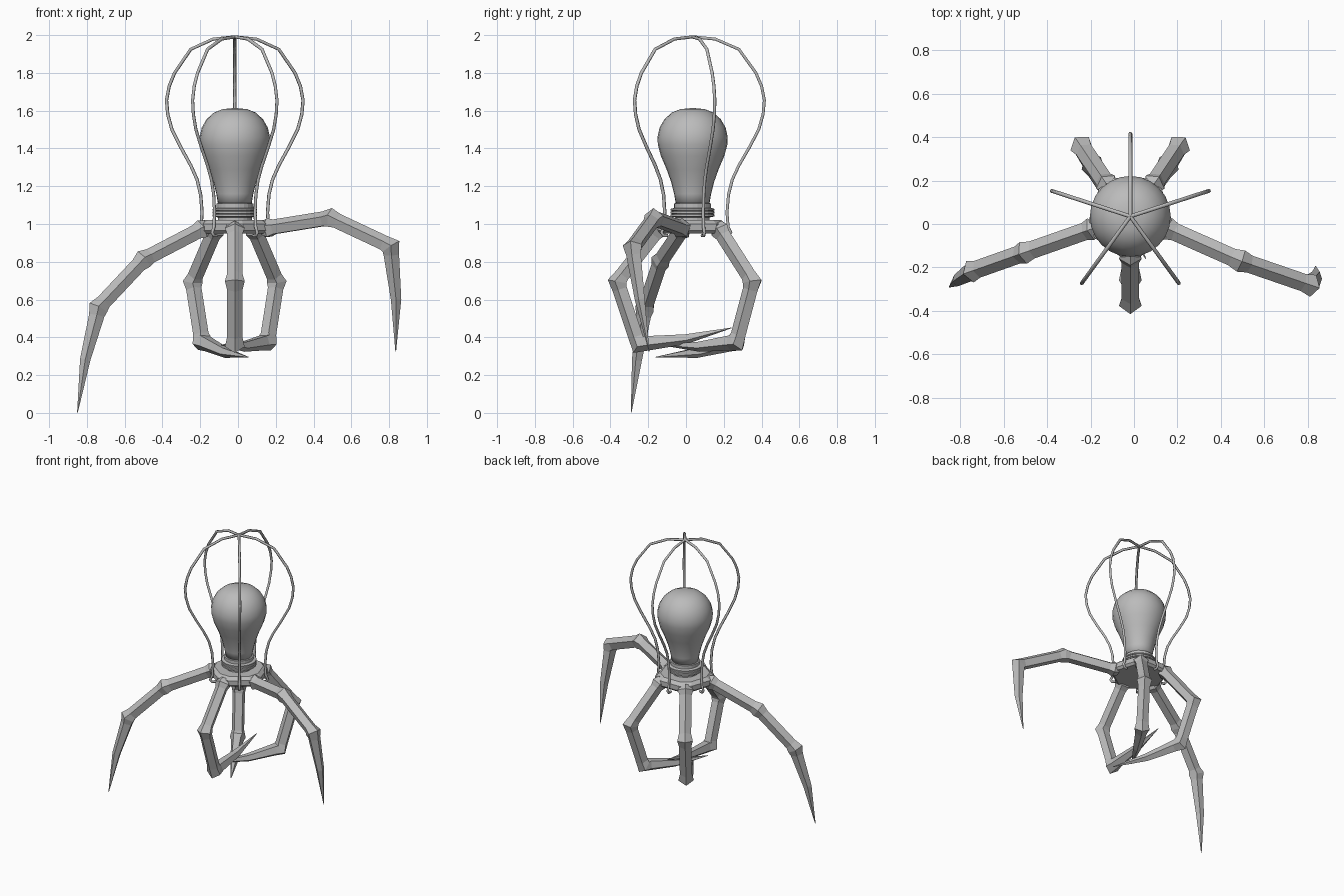
import bpy
import bmesh
from math import sin, cos, pi, radians
from mathutils import Vector

old = bpy.data.objects.get("Cube")
if old:
    bpy.data.objects.remove(old, do_unlink=True)

CX, CY = -0.017, 0.035          # body axis

grey = bpy.data.materials.new("plain grey")
grey.use_nodes = True
grey.diffuse_color = (0.5, 0.5, 0.5, 1)
grey.node_tree.nodes["Principled BSDF"].inputs["Base Color"].default_value = (0.5, 0.5, 0.5, 1)


def add_object(name, data):
    data.materials.append(grey)
    obj = bpy.data.objects.new(name, data)
    bpy.context.collection.objects.link(obj)
    return obj


def loft(name, rings, smooth=False):
    """Skin a list of equal-length point rings and cap both ends."""
    bm = bmesh.new()
    loops = [[bm.verts.new(p) for p in ring] for ring in rings]
    n = len(loops[0])
    for a, b in zip(loops, loops[1:]):
        for i in range(n):
            j = (i + 1) % n
            bm.faces.new((a[i], a[j], b[j], b[i]))
    bm.faces.new(loops[0][::-1])
    bm.faces.new(loops[-1])
    bmesh.ops.recalc_face_normals(bm, faces=bm.faces)
    for f in bm.faces:
        f.smooth = smooth
    mesh = bpy.data.meshes.new(name)
    bm.to_mesh(mesh)
    bm.free()
    return add_object(name, mesh)


def lathe(name, profile, sides, smooth):
    rings = [[(CX + r * cos(2 * pi * i / sides), CY + r * sin(2 * pi * i / sides), z)
              for i in range(sides)] for r, z in profile]
    return loft(name, rings, smooth)


# Bulb
lathe("bulb", [(.088, 1.10), (.098, 1.16), (.113, 1.22), (.138, 1.29), (.168, 1.36),
               (.184, 1.42), (.186, 1.46), (.175, 1.51), (.149, 1.555),
               (.11, 1.59), (.065, 1.608), (.015, 1.613)], 24, True)

# Threaded socket: neck, stacked rings, collar
lathe("socket", [(.09, 1.01), (.09, 1.035), (.117, 1.04), (.117, 1.05), (.108, 1.053),
                 (.117, 1.056), (.117, 1.066), (.108, 1.069), (.117, 1.072),
                 (.117, 1.08), (.098, 1.085), (.098, 1.108), (.085, 1.112)], 24, False)

# Base plate: pentagon with cut corners that carry the legs
corner_angles = [54 + 72 * k + s for k in range(5) for s in (-13, 13)]
loft("base_plate", [[(CX + r * cos(radians(a)), CY + r * sin(radians(a)), z)
                     for a in corner_angles]
                    for r, z in ((.175, .95), (.192, .965), (.192, 1.0), (.165, 1.02))])

# Cage wires, hooked over the plate edges
wire_profile = [(.165, .938), (.19, .938), (.203, .955), (.188, .985), (.182, 1.06),
                (.19, 1.155), (.21, 1.235), (.245, 1.31), (.3, 1.405), (.35, 1.5),
                (.373, 1.58), (.38, 1.655), (.365, 1.73), (.335, 1.8), (.245, 1.925),
                (.12, 1.979), (0, 1.991)]
for k in range(5):
    a = radians(18 + 72 * k)
    curve = bpy.data.curves.new("cage_wire", "CURVE")
    curve.dimensions = "3D"
    curve.bevel_depth = 0.009
    curve.bevel_resolution = 1
    curve.use_fill_caps = True
    spline = curve.splines.new("POLY")
    spline.points.add(len(wire_profile) - 1)
    for p, (r, z) in zip(spline.points, wire_profile):
        p.co = (CX + r * cos(a), CY + r * sin(a), z, 1)
    add_object(f"cage_wire_{k + 1}", curve)


def leg(name, angle, knee, ankle, tip):
    """Five-sided jointed leg with its ridge facing outward and a tapered claw."""
    a = radians(angle)
    side = Vector((-sin(a), cos(a), 0))
    root = Vector((CX + .175 * cos(a), CY + .175 * sin(a), .975))
    knee, ankle, tip = Vector(knee), Vector(ankle), Vector(tip)
    d1, d2, d3 = [(q - p).normalized()
                  for p, q in ((root, knee), (knee, ankle), (ankle, tip))]
    bow = d3.cross(side).normalized() * .015
    thick, joint, gap = .043, .055, .042
    stations = [
        (root - d1 * .025, d1, .035), (root + d1 * .01, d1, joint),
        (root + d1 * .045, d1, thick),
        (knee - d1 * gap, d1, thick), (knee, d1 + d2, joint), (knee + d2 * gap, d2, thick),
        (ankle - d2 * gap, d2, thick), (ankle, d2 + d3, joint), (ankle + d3 * gap, d3, thick),
        (ankle.lerp(tip, .5) + bow, d3, .029), (tip, d3, .002)]
    rings = []
    for p, t, r in stations:
        t = t.normalized()
        s = (side - t * side.dot(t)).normalized()
        out = t.cross(s)
        rings.append([p + (out * cos(2 * pi * i / 5) + s * sin(2 * pi * i / 5)) * r
                      for i in range(5)])
    loft(name, rings)


# Legs: two reaching outward, three curled beneath the body
leg("left_leg", -18, (.49, -.17, 1.03), (.81, -.28, .88), (.835, -.195, .325))
leg("right_leg", 198, (-.5, -.13, .81), (-.74, -.215, .555), (-.85, -.29, .002))
leg("front_leg", 270, (CX, -.36, .695), (CX, -.25, .365), (CX, .24, .45))
leg("back_left_leg", 54, (.205, .355, .695), (.155, .27, .375), (-.09, -.13, .36))
leg("back_right_leg", 126, (-.24, .355, .695), (-.19, .27, .375), (.055, -.16, .295))
